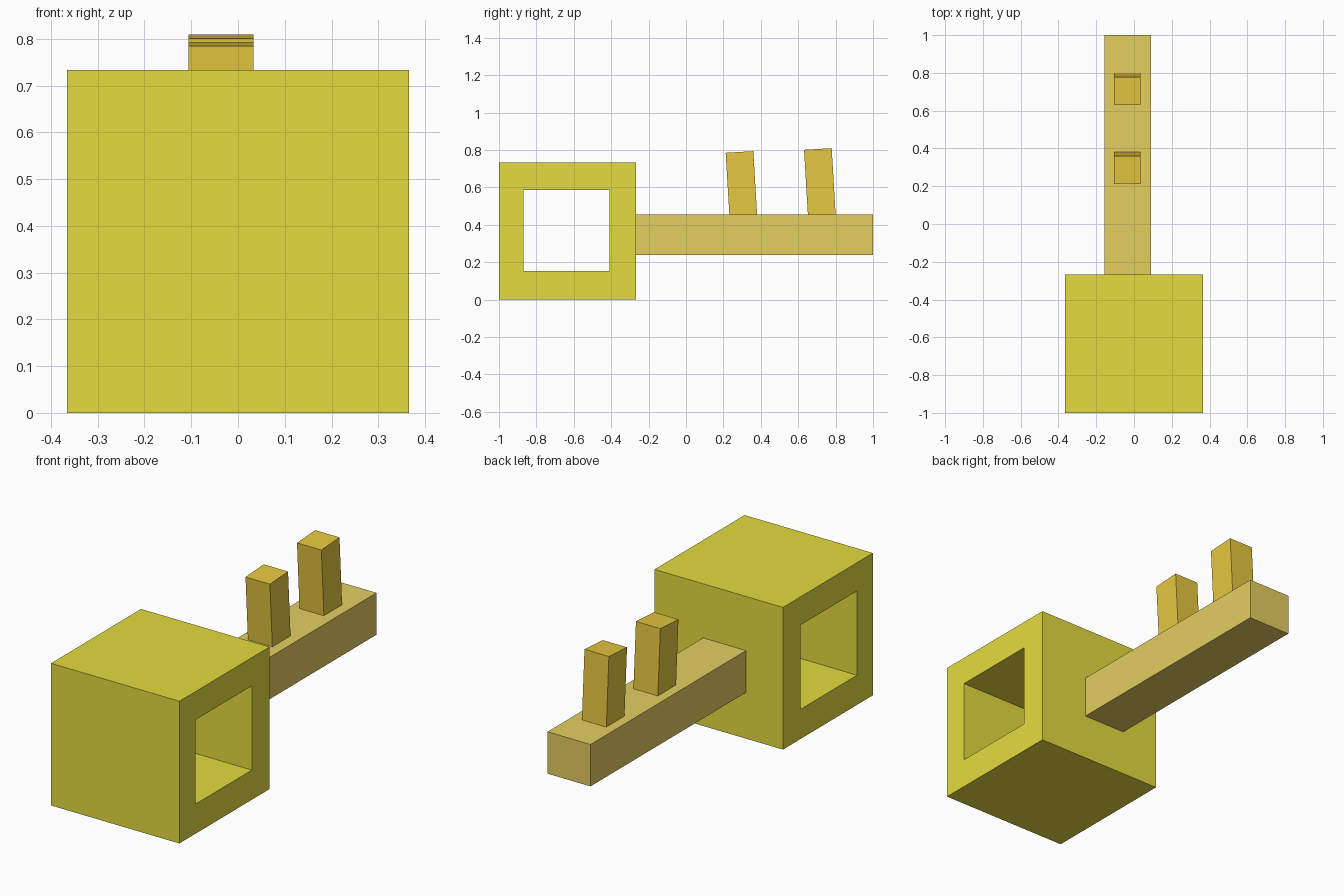
import bpy, bmesh
from math import radians
from mathutils import Matrix, Vector

if "Cube" in bpy.data.objects:
    bpy.data.objects.remove(bpy.data.objects["Cube"])


def material(name, color):
    mat = bpy.data.materials.new(name)
    mat.diffuse_color = (*color, 1)
    mat.use_nodes = True
    mat.node_tree.nodes["Principled BSDF"].inputs["Base Color"].default_value = mat.diffuse_color
    return mat


def finish(name, bm, mat):
    bmesh.ops.recalc_face_normals(bm, faces=bm.faces[:])
    mesh = bpy.data.meshes.new(name)
    bm.to_mesh(mesh)
    bm.free()
    mesh.materials.append(mat)
    obj = bpy.data.objects.new(name, mesh)
    bpy.context.collection.objects.link(obj)
    return obj


def box(name, size, mat, matrix):
    bm = bmesh.new()
    bmesh.ops.create_cube(bm, size=1, matrix=Matrix.Diagonal((*size, 1)))
    obj = finish(name, bm, mat)
    obj.matrix_world = matrix
    return obj


def rect(y0, y1, z0, z1):
    return [(y0, z0), (y1, z0), (y1, z1), (y0, z1)]


yellow = material("yellow", (0.78, 0.71, 0.05))
tan = material("tan", (0.78, 0.62, 0.12))
orange = material("orange", (0.79, 0.57, 0.05))

# Hollow block: square frame profile swept along x
bm = bmesh.new()
outer, inner = rect(-1, -0.267, 0, 0.733), rect(-0.87, -0.41, 0.153, 0.587)
rings = [[bm.verts.new((x, y, z)) for y, z in loop]
         for x, loop in ((-0.366, outer), (0.366, outer), (0.366, inner), (-0.366, inner))]
for i in range(4):
    a, b = rings[i], rings[(i + 1) % 4]
    for j in range(4):
        k = (j + 1) % 4
        bm.faces.new((a[j], a[k], b[k], b[j]))
finish("hollow_block", bm, yellow)

# Long bar behind the block
box("bar", (0.245, 1.267, 0.216), tan, Matrix.Translation((-0.033, 0.3665, 0.346)))

# Two slightly tilted pegs, placed by the centre of their top face
for i, top in enumerate(((-0.036, 0.286, 0.789), (-0.036, 0.705, 0.805))):
    length = top[2] - 0.44
    matrix = (Matrix.Translation(Vector(top)) @ Matrix.Rotation(radians(3.4), 4, 'X')
              @ Matrix.Translation((0, 0, -length / 2)))
    box(f"peg_{i + 1}", (0.139, 0.148, length), orange, matrix)
